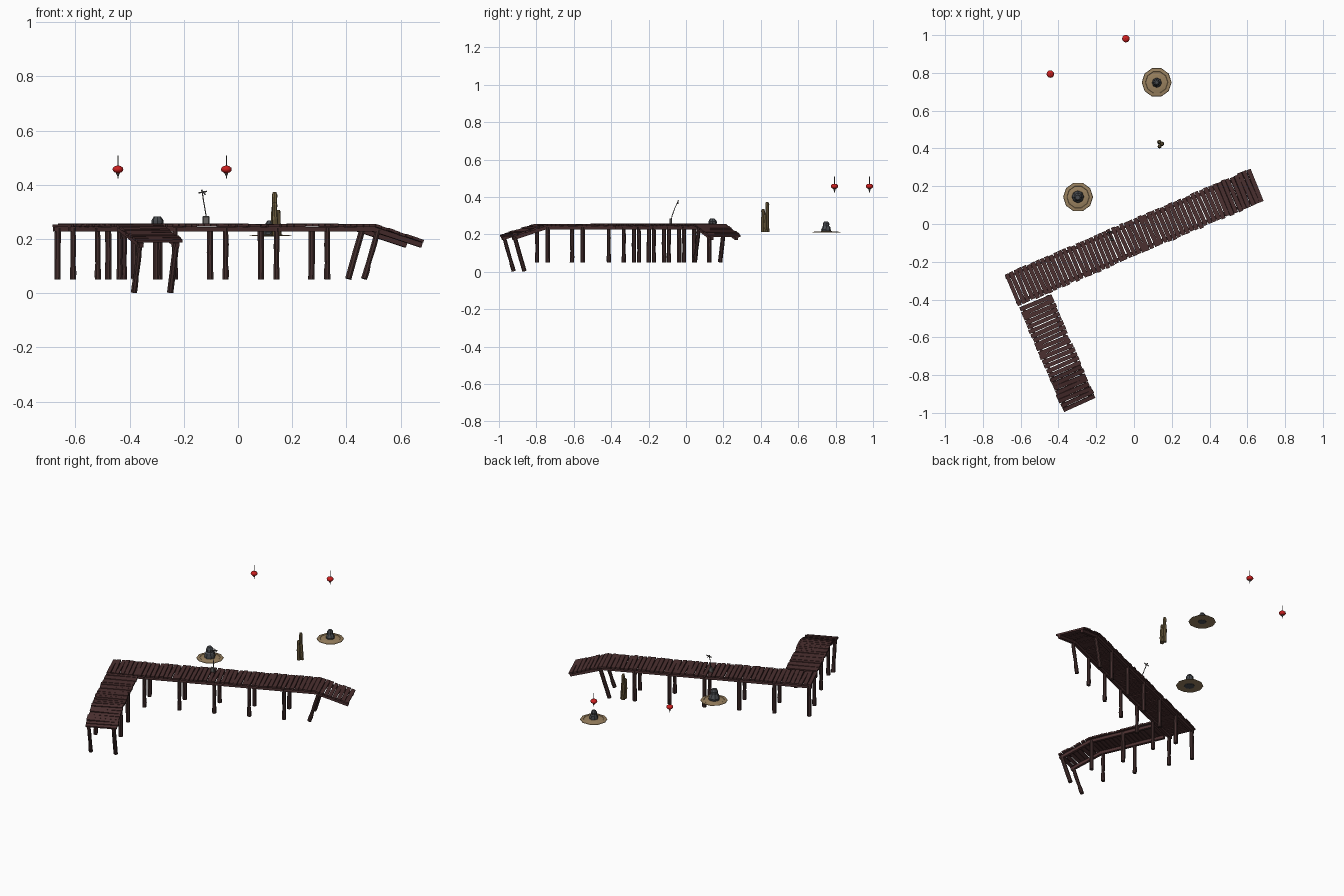
import bpy, bmesh, math, random
from mathutils import Matrix, Vector

if "Cube" in bpy.data.objects:
    bpy.data.objects.remove(bpy.data.objects["Cube"])

random.seed(4)


def mat(name, c):
    m = bpy.data.materials.new(name)
    m.diffuse_color = (*c, 1)
    m.use_nodes = True
    m.node_tree.nodes["Principled BSDF"].inputs["Base Color"].default_value = m.diffuse_color
    return m


PLANK = mat("plank_wood", (0.070, 0.029, 0.029))
POST = mat("post_wood", (0.055, 0.027, 0.026))
TAN = mat("sand_tan", (0.32, 0.22, 0.115))
ROCK = mat("rock_grey", (0.065, 0.070, 0.078))
RED = mat("float_red", (0.60, 0.014, 0.014))
IRON = mat("iron_grey", (0.14, 0.13, 0.125))
OLIVE = mat("weathered_wood", (0.175, 0.125, 0.055))


def finish(bm, name, m):
    bmesh.ops.recalc_face_normals(bm, faces=bm.faces)
    me = bpy.data.meshes.new(name)
    bm.to_mesh(me)
    bm.free()
    me.materials.append(m)
    ob = bpy.data.objects.new(name, me)
    bpy.context.collection.objects.link(ob)
    return ob


def box(bm, M, c, size):
    bmesh.ops.create_cube(bm, size=1, matrix=M @ Matrix.Translation(c) @ Matrix.Diagonal((*size, 1)))


def lathe(bm, M, profile, n=8, jitter=0.0):
    # closed stack of rings, (radius, height) pairs
    rings = []
    for r, z in profile:
        dx, dy = random.uniform(-jitter, jitter), random.uniform(-jitter, jitter)
        rings.append([bm.verts.new(M @ Vector((dx + r * math.cos(2 * math.pi * i / n),
                                               dy + r * math.sin(2 * math.pi * i / n), z)))
                      for i in range(n)])
    for a, b in zip(rings, rings[1:]):
        for i in range(n):
            bm.faces.new((a[i], a[(i + 1) % n], b[(i + 1) % n], b[i]))
    bm.faces.new(rings[0][::-1])
    bm.faces.new(rings[-1])


def rod(bm, a, b, r, n=6):
    a, b = Vector(a), Vector(b)
    d = b - a
    M = Matrix.Translation(a) @ d.to_track_quat('Z', 'Y').to_matrix().to_4x4()
    lathe(bm, M, [(r, 0), (r, d.length)], n)


# ---- pier sections: local x along, y across, z = 0 at the deck top ----
W, L = 0.184, 0.204
planks, beams, posts = bmesh.new(), bmesh.new(), bmesh.new()


def section(M, post_x, n=8):
    step = L / n
    for i in range(n):
        J = M @ Matrix.Translation(((i + 0.5) * step, random.uniform(-0.003, 0.003),
                                    -0.005 + random.uniform(-0.001, 0.002)))
        J = J @ Matrix.Rotation(random.uniform(-0.03, 0.03), 4, 'Z')
        box(planks, J, (0, 0, 0), (step * random.uniform(0.80, 0.94), W + random.uniform(-0.004, 0.004), 0.010))
    for side in (-1, 1):
        box(beams, M, (L / 2, side * 0.072, -0.019), (L, 0.016, 0.018))
        P = M @ Matrix.Translation((post_x, side * 0.073, -0.205))
        if side > 0:
            prof = [(0.0125, 0), (0.0125, 0.1), (0.012, 0.19)]
        else:
            prof = [(0.012, 0), (0.0125, 0.03), (0.0100, 0.06), (0.0115, 0.13), (0.010, 0.19)]
        lathe(posts, P, prof, 8, 0.001)


ANG = math.radians(23.2)
RAMP = Matrix.Rotation(math.radians(17), 4, 'Y')
base = Matrix.Translation((-0.688, -0.267, 0.260)) @ Matrix.Rotation(ANG, 4, 'Z')
main = base @ Matrix.Translation((0, -W / 2, 0))
branch = base @ Matrix.Translation((W / 2 + 0.003, 0, 0)) @ Matrix.Rotation(-math.pi / 2, 4, 'Z')

for k in range(6):
    section(main @ Matrix.Translation((k * L, 0, 0)), 0.016)
section(main @ Matrix.Translation((6 * L, 0, 0)) @ RAMP, 0.021)
for k in range(2):
    section(branch @ Matrix.Translation((0.192 + k * L, 0, 0)), 0.190)
section(branch @ Matrix.Translation((0.192 + 2 * L, 0, 0)) @ RAMP, 0.190)
finish(planks, "deck_planks", PLANK)
finish(beams, "deck_beams", PLANK)
finish(posts, "support_posts", POST)

# ---- rocks standing on flat sandy discs ----
for name, x, y, s in (("near", -0.296, 0.143, 1.25), ("far", 0.12, 0.75, 1.0)):
    M = Matrix.Translation((x, y, 0.216))
    bm = bmesh.new()
    lathe(bm, M, [(0.079, 0), (0.077, 0.002), (0.060, 0.004), (0.058, 0.0025),
                  (0.042, 0.005), (0.025, 0.006)], 10)
    finish(bm, name + "_sand_disc", TAN)
    bm = bmesh.new()
    lathe(bm, M @ Matrix.Scale(s, 4), [(0.024, -0.002), (0.026, 0.014), (0.021, 0.028),
                                       (0.017, 0.034), (0.018, 0.046), (0.010, 0.058)], 8, 0.002)
    finish(bm, name + "_rock", ROCK)

# ---- red floats on thin rods ----
for i, (x, y) in enumerate(((-0.443, 0.794), (-0.043, 0.981))):
    M = Matrix.Translation((x, y, 0.462))
    bm = bmesh.new()
    prof = [(0.02 * math.cos(a), 0.014 * math.sin(a)) for a in [math.radians(d) for d in range(-75, 76, 25)]]
    lathe(bm, M, prof, 12)
    ob = finish(bm, f"float_body_{i}", RED)
    for p in ob.data.polygons:
        p.use_smooth = True
    bm = bmesh.new()
    lathe(bm, M, [(0.002, -0.034), (0.002, 0.052)], 6)
    lathe(bm, M, [(0.003, -0.024), (0.008, -0.012)], 8)
    finish(bm, f"float_rod_{i}", IRON)

# ---- cluster of weathered stakes ----
bm = bmesh.new()
for x, y, top in ((0.134, 0.434, 0.379), (0.148, 0.424, 0.312), (0.136, 0.412, 0.340)):
    h = top - 0.217
    lathe(bm, Matrix.Translation((x, y, 0.217)),
          [(0.011, 0), (0.010, h * 0.3), (0.011, h * 0.5), (0.009, h * 0.75), (0.010, h * 0.93), (0.006, h)], 8, 0.0015)
finish(bm, "stake_cluster", OLIVE)

# ---- curved pole leaning on the deck, with its small holder ----
pts = [(-0.113, -0.084, 0.258), (-0.120, -0.074, 0.305), (-0.127, -0.060, 0.345), (-0.133, -0.040, 0.386)]
bm = bmesh.new()
for a, b in zip(pts, pts[1:]):
    rod(bm, a, b, 0.0022)
rod(bm, (-0.146, -0.045, 0.375), (-0.114, -0.043, 0.381), 0.003)
rod(bm, (-0.136, -0.042, 0.386), (-0.120, -0.042, 0.369), 0.003)
finish(bm, "leaning_pole", IRON)
bm = bmesh.new()
box(bm, Matrix.Identity(4), (-0.118, -0.082, 0.275), (0.026, 0.013, 0.030))
bmesh.ops.bevel(bm, geom=bm.edges[:], offset=0.003, segments=1, affect='EDGES')
finish(bm, "pole_holder", IRON)

# ---- rest the lowest post foot on z = 0 ----
low = min(v.co.z for o in bpy.data.objects for v in o.data.vertices)
for o in bpy.data.objects:
    o.location.z -= low
